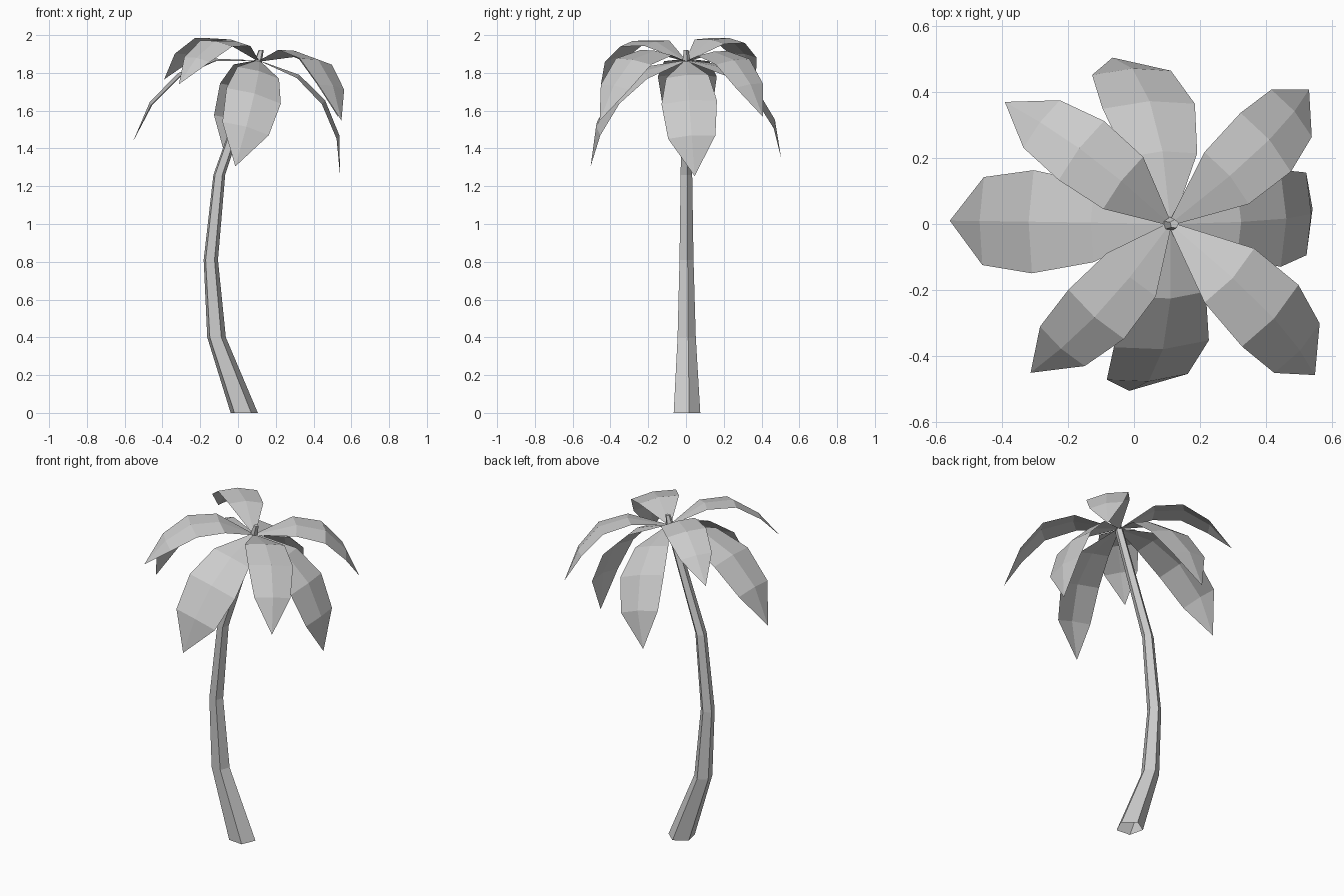
import bpy
import bmesh
from math import cos, sin, radians, tau
from mathutils import Matrix, Vector

cube = bpy.data.objects.get("Cube")
if cube:
    bpy.data.objects.remove(cube)

grey = bpy.data.materials.new("light_grey")
grey.use_nodes = True
colour = (0.6, 0.6, 0.6, 1)
grey.diffuse_color = colour
grey.node_tree.nodes["Principled BSDF"].inputs["Base Color"].default_value = colour


def add_object(name, bm):
    bmesh.ops.recalc_face_normals(bm, faces=bm.faces)
    mesh = bpy.data.meshes.new(name)
    bm.to_mesh(mesh)
    bm.free()
    mesh.materials.append(grey)
    obj = bpy.data.objects.new(name, mesh)
    bpy.context.collection.objects.link(obj)
    return obj


# Trunk: five-sided tube, open below, along a bent path of (x, z, radius)
def build_trunk(path, sides=5, twist=radians(13)):
    bm = bmesh.new()
    rings = []
    for x, z, radius in path:
        angles = [twist + tau * i / sides for i in range(sides)]
        rings.append([bm.verts.new((x + radius * cos(a), radius * sin(a), z))
                      for a in angles])
    for low, high in zip(rings, rings[1:]):
        for i in range(sides):
            j = (i + 1) % sides
            bm.faces.new((low[i], low[j], high[j], high[i]))
    bm.faces.new(rings[-1])
    add_object("trunk", bm)


build_trunk([(0.031, 0, 0.076), (-0.115, 0.4, 0.052), (-0.145, 0.81, 0.04),
             (-0.1, 1.26, 0.033), (0.1, 1.84, 0.025), (0.122, 1.92, 0.014)])

# Frond profiles: (reach, height, half width) from the crown to the tip
BROAD = [(0.01, 0, 0.012), (0.23, -0.03, 0.115), (0.395, -0.135, 0.15),
         (0.51, -0.305, 0.128), (0.56, -0.52, 0)]
NARROW = [(0.01, 0, 0.01), (0.22, 0.08, 0.103), (0.385, 0.06, 0.117),
          (0.515, -0.05, 0.094), (0.615, -0.21, 0)]
CROWN = Matrix.Translation((0.11, 0, 1.865)) @ Matrix.Rotation(radians(11), 4, "Y")


# Frond: two strips meeting in a slightly raised midrib, ending in a point
def build_frond(name, profile, heading, size, lift, roll):
    bm = bmesh.new()
    place = (CROWN @ Matrix.Rotation(radians(heading), 4, "Z")
             @ Matrix.Rotation(radians(roll), 4, "X")
             @ Matrix.Rotation(radians(-lift), 4, "Y") @ Matrix.Scale(size, 4))
    rows = []
    for reach, height, half in profile:
        drop = 0.1 * half
        points = [(reach - drop, -half, height - drop), (reach, 0, height),
                  (reach - drop, half, height - drop)]
        if half == 0:
            points = points[:1]
        rows.append([bm.verts.new(place @ Vector(p)) for p in points])
    for a, b in zip(rows, rows[1:]):
        for i in range(2):
            if len(b) == 1:
                bm.faces.new((a[i], a[i + 1], b[0]))
            else:
                bm.faces.new((a[i], a[i + 1], b[i + 1], b[i]))
    obj = add_object(name, bm)
    # Make the upper side the front of every face
    if sum(p.normal.z for p in obj.data.polygons) < 0:
        obj.data.flip_normals()


# Name, profile, heading, size, lift, roll
for frond in [("left_frond", BROAD, 1, 0.98, -1, 4),
              ("back_left_frond", NARROW, 41, 1.01, 0, 0),
              ("back_frond", BROAD, 93, 0.97, -4, 5),
              ("back_right_frond", NARROW, 142, 0.97, 1, 0),
              ("right_frond", BROAD, 179, 1.04, -1, 0),
              ("front_right_frond", NARROW, 229, 0.97, 0, 0),
              ("front_frond", BROAD, 274, 1, -6, -5),
              ("front_left_frond", NARROW, 317, 1.09, 0, 0)]:
    build_frond(*frond)
